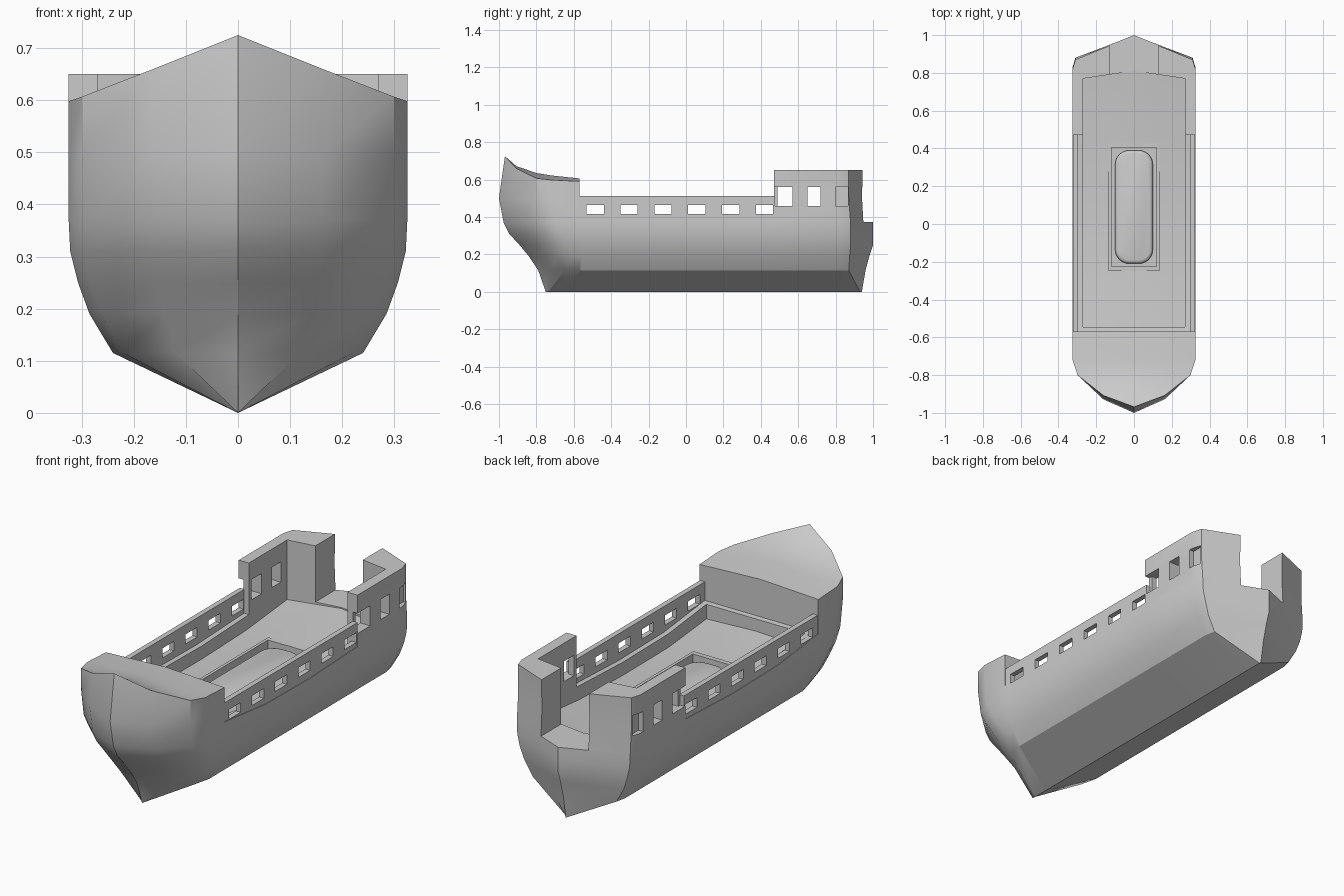
import bpy, bmesh
from math import radians

if "Cube" in bpy.data.objects:
    bpy.data.objects.remove(bpy.data.objects["Cube"])

def make(name, bm):
    bmesh.ops.remove_doubles(bm, verts=bm.verts, dist=1e-5)
    bmesh.ops.dissolve_degenerate(bm, edges=bm.edges, dist=1e-5)
    bmesh.ops.recalc_face_normals(bm, faces=bm.faces)
    me = bpy.data.meshes.new(name)
    bm.to_mesh(me)
    bm.free()
    ob = bpy.data.objects.new(name, me)
    bpy.context.collection.objects.link(ob)
    return ob

def prism(name, profile, x0, x1):
    """Closed (y, z) profile extruded along x."""
    bm = bmesh.new()
    a = [bm.verts.new((x0, y, z)) for y, z in profile]
    b = [bm.verts.new((x1, y, z)) for y, z in profile]
    n = len(profile)
    bm.faces.new(a)
    bm.faces.new(b[::-1])
    for i in range(n):
        bm.faces.new((a[i], a[(i+1) % n], b[(i+1) % n], b[i]))
    return make(name, bm)

def box(name, x0, x1, y0, y1, z0, z1):
    return prism(name, [(y0, z0), (y1, z0), (y1, z1), (y0, z1)], x0, x1)

def activate(ob):
    bpy.ops.object.select_all(action='DESELECT')
    ob.select_set(True)
    bpy.context.view_layer.objects.active = ob

def cut(ob, cutter):
    activate(ob)
    m = ob.modifiers.new("cut", 'BOOLEAN')
    m.operation, m.solver, m.object = 'DIFFERENCE', 'EXACT', cutter
    bpy.ops.object.modifier_apply(modifier=m.name)
    bpy.data.objects.remove(cutter)

def smooth(ob, angle=30):
    activate(ob)
    bpy.ops.object.shade_smooth_by_angle(angle=radians(angle))

# Hull levels: z, half width, stem y, bow shoulder y, stern corner y, stern tip y
LEVELS = [(0, 0, -.75, -.735, .93, .94),
          (.115, .24, -.79, -.65, .87, .96),
          (.19, .285, -.84, -.69, .875, .98),
          (.25, .307, -.89, -.72, .88, 1.0),
          (.31, .322, -.945, -.75, .88, 1.0),
          (.37, .325, -.975, -.78, .88, 1.0),
          (.50, .325, -1.0, -.80, .87, .995),
          (None, .325, -.968, -.80, .87, 1.0)]
# Top edge height and centre camber for each station, bow to stern
TOPS = [(.725, 0), (.66, .012), (.607, .028), (.598, .024), (.59, .015),
        (.6, 0), (.62, 0), (.65, 0), (.65, 0), (.65, 0), (.65, 0), (.65, 0)]

def stations(w, stem, sh, corner, tip):
    return [(0, stem), (.5*w, stem + (sh-stem)*.36), (.92*w, sh), (w, sh+.08),
            (w, -.56), (w, -.25), (w, .1), (w, .47),
            (w, corner-.05), (.955*w, corner), (.4*w, corner+(tip-corner)*.57), (0, tip)]

bm = bmesh.new()
rings = []
for i, (top, camber) in enumerate(TOPS):
    half = []
    for z, *dims in LEVELS:
        x, y = stations(*dims)[i]
        half.append((x, y, top if z is None else z))
    x, y, z = half[-1]
    ring = half + [(0, y, z+camber)] + [(-a, b, c) for a, b, c in half[:0:-1]]
    rings.append([bm.verts.new(p) for p in ring])
for r, s in zip(rings, rings[1:]):
    n = len(r)
    for j in range(n):
        bm.faces.new((r[j], r[(j+1) % n], s[(j+1) % n], s[j]))
hull = make("hull", bm)

# Lowered sheer amidships
SHEER = [(-.57, .42), (-.25, .385), (.1, .38), (.47, .395)]
cut(hull, prism("waist_cutter", SHEER + [(.47, 1), (-.57, 1)], -.5, .5))

# Well with a gently curved deck and an angled aft wall
FLOOR = [(-.545, .345), (-.25, .317), (.1, .315), (.45, .325), (.77, .355)]
XS = (-.27, -.13, 0, .13, .27)
bm = bmesh.new()
grid = []
for k, (y, z) in enumerate(FLOOR):
    row = []
    for x in XS:
        t = 1 - abs(x)/.27
        row.append(bm.verts.new((x, y + (.04*t if k == 4 else 0), z + .012*t)))
    grid.append(row)
for r, s in zip(grid, grid[1:]):
    for j in range(4):
        bm.faces.new((r[j], r[j+1], s[j+1], s[j]))
ext = bmesh.ops.extrude_face_region(bm, geom=bm.faces[:], use_keep_orig=True)
for v in ext["geom"]:
    if isinstance(v, bmesh.types.BMVert):
        v.co.z = 1
cut(hull, make("well_cutter", bm))

# Stern gap, hatch recess and quarter windows
cut(hull, box("gap_cutter", -.13, .13, .76, 1.1, .372, 1))
cut(hull, box("hatch_cutter", -.12, .12, -.225, .405, .285, .5))
for y0, y1 in ((.49, .57), (.65, .72)):
    cut(hull, box("window_cutter", -.5, .5, y0, y1, .46, .56))
for s in (-1, 1):
    for y0, y1 in ((.46, .57), (.80, .865)):
        cut(hull, box("recess_cutter", *sorted((s*.3, s*.5)), y0, y1, .46, .56))
smooth(hull)

# Pierced side rails
for side, s in (("left", -1), ("right", 1)):
    prof = [(y, z-.01) for y, z in SHEER] + [(.475, .385), (.475, .512), (-.575, .512), (-.575, .41)]
    rail = prism(side + "_rail", prof, *sorted((s*.296, s*.322)))
    for i in range(6):
        y = -.485 + .181*i
        cut(rail, box("port_cutter", -.5, .5, y-.046, y+.046, .417, .465))

# Hatch coaming and rounded cover
coaming = box("hatch_coaming", -.135, .135, -.25, .43, .29, .334)
cut(coaming, box("coaming_cutter", -.12, .12, -.225, .405, .2, .5))
cover = box("hatch_cover", -.1, .1, -.21, .39, .27, .325)
bm = bmesh.new()
bm.from_mesh(cover.data)
upright = [e for e in bm.edges if abs(e.verts[0].co.z - e.verts[1].co.z) > .01]
bmesh.ops.bevel(bm, geom=upright, offset=.075, segments=6, profile=.5, affect='EDGES')
rim = [e for e in bm.edges if min(v.co.z for v in e.verts) > .32]
bmesh.ops.bevel(bm, geom=rim, offset=.018, segments=3, profile=.5, affect='EDGES')
bm.to_mesh(cover.data)
bm.free()
smooth(cover, 40)
